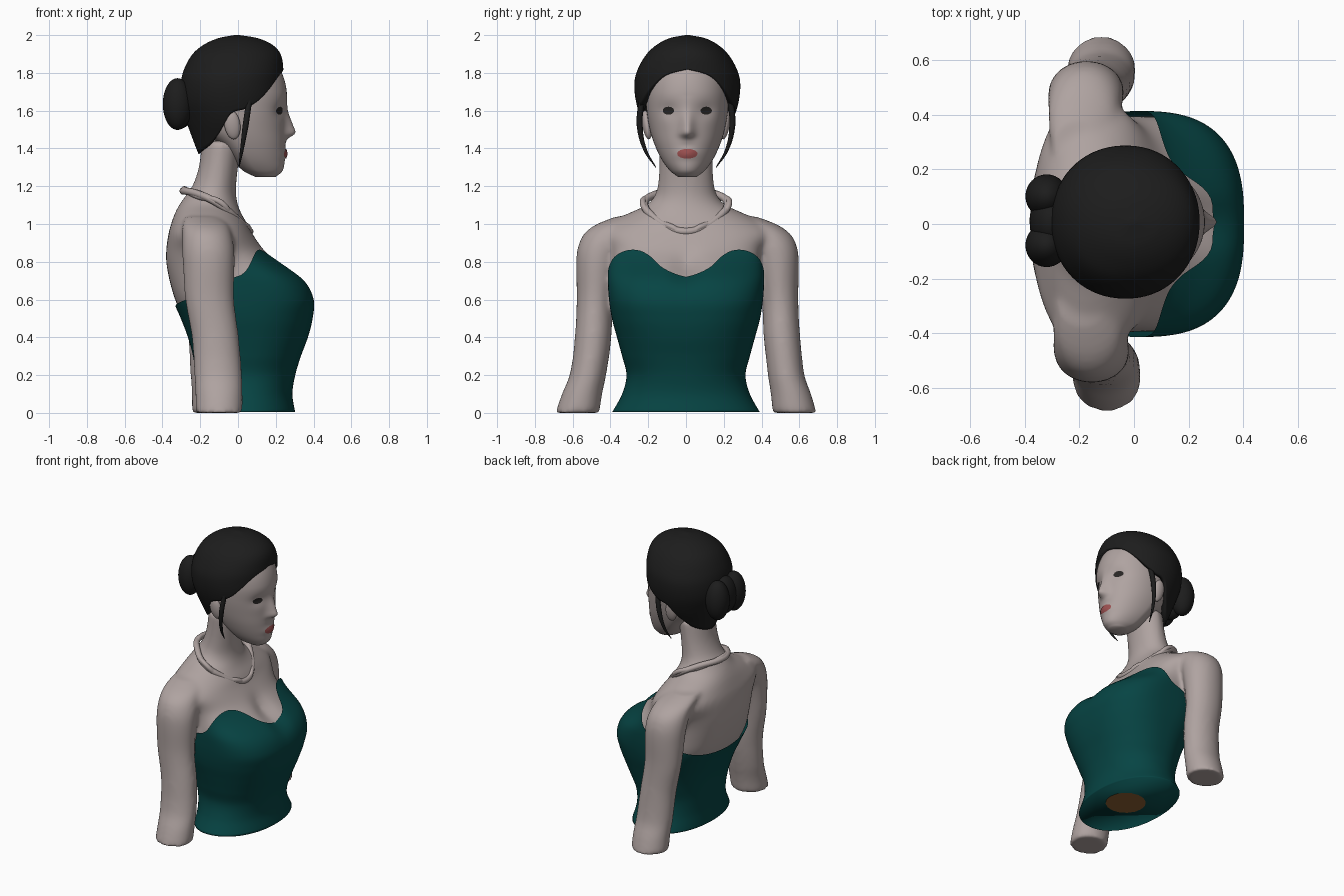
import bpy, math
from math import sin, cos, pi, exp, degrees

if "Cube" in bpy.data.objects:
    bpy.data.objects.remove(bpy.data.objects["Cube"])


def material(name, r, g, b):
    m = bpy.data.materials.new(name)
    m.diffuse_color = (r, g, b, 1)
    m.use_nodes = True
    m.node_tree.nodes["Principled BSDF"].inputs["Base Color"].default_value = m.diffuse_color
    return m


SKIN = material("skin", 0.43, 0.367, 0.355)
TEAL = material("teal_cloth", 0.002, 0.058, 0.057)
HAIR = material("dark_hair", 0.012, 0.012, 0.012)
LIPS = material("lip_red", 0.33, 0.08, 0.08)
EYES = material("eye_dark", 0.02, 0.018, 0.017)
BROWN = material("brown_base", 0.27, 0.12, 0.032)


def interp(table, t):
    """Smooth interpolation of table rows keyed by their first value."""
    n = len(table)
    t = min(max(t, table[0][0]), table[-1][0])
    i = 0
    while i < n - 2 and t > table[i + 1][0]:
        i += 1
    a, b = table[i], table[i + 1]
    p, q = table[max(i - 1, 0)], table[min(i + 2, n - 1)]
    h = b[0] - a[0]
    u = (t - a[0]) / h
    out = []
    for k in range(1, len(a)):
        ma = (b[k] - p[k]) / (b[0] - p[0]) * h
        mb = (q[k] - a[k]) / (q[0] - a[0]) * h
        out.append((2*u**3 - 3*u*u + 1) * a[k] + (u**3 - 2*u*u + u) * ma
                   + (3*u*u - 2*u**3) * b[k] + (u**3 - u*u) * mb)
    return out


def section(table, z, th, off=0.0):
    """Point on a body section: back x, front x, widest x, half width, roundness."""
    xb, xf, xm, w, n = interp(table, z)
    c, s = cos(th), sin(th)
    r = (xf + off - xm) if c > 0 else (xm - xb + off)
    x = xm + math.copysign(r * abs(c) ** (2 / n), c)
    y = math.copysign((w + off) * abs(s) ** (2 / n), s)
    return x, y


def finish(name, verts, faces, mat):
    me = bpy.data.meshes.new(name)
    me.from_pydata(verts, [], faces)
    me.materials.append(mat)
    me.shade_smooth()
    ob = bpy.data.objects.new(name, me)
    bpy.context.collection.objects.link(ob)
    return ob


def loft(name, fn, nu, nv, mat, bottom=True, top=True):
    verts = [fn(2 * pi * i / nu, j / nv) for j in range(nv + 1) for i in range(nu)]
    faces = [(j*nu + i, j*nu + (i+1) % nu, (j+1)*nu + (i+1) % nu, (j+1)*nu + i)
             for j in range(nv) for i in range(nu)]
    if bottom:
        faces.append(tuple(reversed(range(nu))))
    if top:
        faces.append(tuple(range(nv * nu, nv * nu + nu)))
    return finish(name, verts, faces, mat)


def select(obs):
    bpy.ops.object.select_all(action='DESELECT')
    for o in obs:
        o.select_set(True)
    bpy.context.view_layer.objects.active = obs[0]


def tube(name, pts, radius, mat, cyclic=False):
    cu = bpy.data.curves.new(name, 'CURVE')
    cu.dimensions = '3D'
    cu.bevel_depth = radius
    cu.bevel_resolution = 3
    cu.use_fill_caps = True
    sp = cu.splines.new('BEZIER')
    sp.bezier_points.add(len(pts) - 1)
    sp.use_cyclic_u = cyclic
    for bp, p in zip(sp.bezier_points, pts):
        bp.co = p[:3]
        bp.radius = p[3] if len(p) > 3 else 1
        bp.handle_left_type = bp.handle_right_type = 'AUTO'
    ob = bpy.data.objects.new(name, cu)
    bpy.context.collection.objects.link(ob)
    cu.materials.append(mat)
    select([ob])
    bpy.ops.object.convert(target='MESH')


def ball(name, loc, scale, mat, rot=(0, 0, 0)):
    bpy.ops.mesh.primitive_uv_sphere_add(segments=32, ring_count=20, location=loc, rotation=rot)
    ob = bpy.context.object
    ob.name, ob.scale = name, scale
    ob.data.materials.append(mat)
    ob.data.shade_smooth()


# Torso sections: z, back x, front x, widest x, half width, roundness
TORSO = [(0, -.21, .30, .03, .39, 2.1), (.1, -.21, .285, .03, .335, 2.1),
         (.2, -.22, .30, .03, .312, 2.2), (.3, -.235, .33, .04, .335, 2.3),
         (.4, -.262, .367, .04, .362, 2.4), (.5, -.30, .392, .03, .388, 2.6),
         (.6, -.343, .398, .02, .402, 2.8), (.7, -.372, .352, 0, .405, 2.7),
         (.8, -.39, .225, -.08, .40, 2.5), (.86, -.39, .155, -.12, .415, 2.4),
         (.95, -.378, .085, -.165, .47, 2.3), (1.0, -.364, .06, -.17, .425, 2.1),
         (1.05, -.347, .03, -.17, .33, 2), (1.1, -.322, .01, -.16, .22, 2),
         (1.15, -.287, 0, -.14, .176, 2), (1.2, -.252, 0, -.12, .16, 2),
         (1.3, -.218, .01, -.1, .152, 2), (1.45, -.2, .03, -.08, .15, 2)]


def torso_point(th, z, off):
    x, y = section(TORSO, z, th, off)
    if x > -.05:  # hollow between the breasts
        x -= .06 * exp(-(y / .07) ** 2) * exp(-((z - .77) / .08) ** 2)
    return x, y, z


# Torso and arms fused into one smooth skin
torso = loft("body", lambda a, t: torso_point(a, .02 + 1.42 * t, -.01), 80, 80, SKIN)
ARM = [(0, -.11, .575, .125, .117), (.1, -.11, .553, .125, .107), (.2, -.115, .525, .127, .097),
       (.4, -.13, .50, .125, .097), (.6, -.16, .49, .13, .097), (.8, -.165, .475, .138, .115),
       (.88, -.168, .455, .138, .125), (.95, -.175, .42, .13, .125), (1.0, -.185, .36, .12, .115),
       (1.04, -.2, .28, .09, .09)]


def arm_fn(side):
    def fn(a, t):
        z = 1.04 * t
        cx, cy, rx, ry = interp(ARM, z)
        shift = .008 * min(1, z / .3) * min(1, (1.04 - z) * 8)  # slight lean of the pose
        return cx + rx * cos(a) - side * .01, side * cy + shift + ry * sin(a), z
    return fn


arms = [loft("arm", arm_fn(s), 40, 50, SKIN) for s in (-1, 1)]
select([torso] + arms)
bpy.ops.object.join()
rm = torso.modifiers.new("fuse", 'REMESH')
rm.mode, rm.voxel_size, rm.use_smooth_shade = 'VOXEL', .014, True
sm = torso.modifiers.new("soften", 'SMOOTH')
sm.factor, sm.iterations = .5, 14

# Strapless dress with sweetheart neckline and low back
NECKLINE = [(0, .72), (14, .775), (24, .835), (33, .862), (45, .858), (60, .825),
            (75, .775), (90, .72), (105, .67), (130, .61), (180, .56)]


def dress_fn(a, t):
    d = degrees(a)
    d = min(d, 360 - d)
    top = interp(NECKLINE, d)[0]
    puff = .02 * exp(-((d - 62) / 26) ** 2) * t ** 5  # edge stands off beside the arms
    return torso_point(a, .004 + (top - .004) * t, .003 + puff)


loft("dress", dress_fn, 128, 60, TEAL, top=False)
finish("base_patch", [(.07 + .13 * cos(k * pi / 8), .13 * sin(k * pi / 8), 0) for k in range(16)],
       [tuple(reversed(range(16)))], BROWN)

# Head with nose, eye sockets and lips pushed out of the loft
HEAD = [(1.25, .09, .20, .15, .05, 2), (1.28, .03, .235, .1, .09, 2), (1.34, -.03, .247, .06, .135, 2),
        (1.42, -.10, .25, .02, .173, 2.1), (1.5, -.2, .25, 0, .198, 2.1), (1.6, -.25, .252, 0, .215, 2.1),
        (1.7, -.27, .258, 0, .22, 2.1), (1.8, -.25, .232, 0, .21, 2), (1.9, -.2, .17, 0, .15, 2),
        (1.95, -.1, .08, 0, .07, 2)]


def features(y, z):
    nose = interp([(1.42, 0), (1.45, .012), (1.48, .052), (1.52, .042), (1.6, .012), (1.68, 0)], z)[0]
    d = nose * exp(-(y / .036) ** 2)
    d -= .012 * exp(-((abs(y) - .1) / .045) ** 2 - ((z - 1.6) / .04) ** 2)
    d += .009 * exp(-(y / .05) ** 2 - ((z - 1.37) / .025) ** 2)
    return d


def head_fn(a, t):
    z = 1.25 + .7 * t
    x, y = section(HEAD, z, a)
    return x + (features(y, z) if cos(a) > 0.2 else 0), y + .007, z


loft("head", head_fn, 128, 90, SKIN)


def face_patch(name, y0, z0, ry, rz, mat):
    verts = []
    for r in (0.01, .35, .7, 1):
        for k in range(24):
            y, z = y0 + r * ry * cos(k * pi / 12), z0 + r * rz * sin(k * pi / 12)
            xb, xf, xm, w, n = interp(HEAD, z)
            x = xm + (xf - xm) * (1 - (abs(y) / w) ** n) ** (1 / n)
            verts.append((x + features(y, z) + .004, y + .007, z))
    faces = [(j*24 + k, j*24 + 24 + k, j*24 + 24 + (k+1) % 24, j*24 + (k+1) % 24)
             for j in range(3) for k in range(24)] + [tuple(range(24))]
    finish(name, verts, faces, mat)


face_patch("lips", 0, 1.372, .054, .026, LIPS)
for s, side in ((-1, "right"), (1, "left")):
    face_patch(side + "_eye", s * .1, 1.6, .03, .021, EYES)
    ball(side + "_ear", (-.03, s * .207, 1.525), (.042, .024, .078), SKIN, (s * -.15, -.15, 0))
    ball(side + "_hair_bun", (-.32, s * .09 + .012, 1.635), (.078, .08, .137), HAIR)
    tube(side + "_hair_strand", [(.06, s * .235, 1.66, 1), (.04, s * .245, 1.52, 1),
         (.02, s * .215, 1.39, .6), (.005, s * .16, 1.3, .15)], .016, HAIR)
ball("hair_bun_core", (-.305, .012, 1.635), (.078, .11, .13), HAIR)

# Swept-up hair, its lower edge following the hairline around the head
CAP = [(1.36, -.205, .1, -.06, .13, 2), (1.45, -.24, .15, -.05, .18, 2), (1.55, -.275, .2, -.03, .24, 2),
       (1.65, -.30, .23, -.03, .272, 2.1), (1.75, -.302, .238, -.03, .28, 2.1),
       (1.82, -.285, .24, -.02, .262, 2.1), (1.9, -.24, .225, -.02, .215, 2.1),
       (1.95, -.18, .18, -.01, .16, 2), (1.985, -.1, .1, -.01, .09, 2), (2, -.02, .01, -.01, .012, 2)]
HAIRLINE = [(0, 1.82), (25, 1.785), (45, 1.71), (60, 1.65), (75, 1.61), (93, 1.58),
            (106, 1.48), (122, 1.42), (150, 1.385), (180, 1.37)]


def hair_fn(a, t):
    d = degrees(a)
    low = interp(HAIRLINE, min(d, 360 - d))[0]
    z = low + (2 - low) * sin(t * pi / 2)
    x, y = section(CAP, z, a)
    return x, y + .007, z


hair = loft("hair", hair_fn, 128, 50, HAIR, bottom=False)
so = hair.modifiers.new("thickness", 'SOLIDIFY')
so.thickness, so.offset = .035, -1

# Twisted necklace resting on the collar
half = [(-.2, .165, 1.155), (-.1, .22, 1.105), (-.01, .165, 1.03), (.045, .075, .975)]
loop = [(-.29, 0, 1.175)] + half + [(.062, 0, .96)] + [(x, -y, z) for x, y, z in reversed(half)]
tube("necklace", loop, .02, SKIN, True)
tube("necklace_twist", [(x + .006 * (-1) ** i, y * (1 + .04 * (-1) ** i), z + .01 * (-1) ** i)
                        for i, (x, y, z) in enumerate(loop)], .016, SKIN, True)
